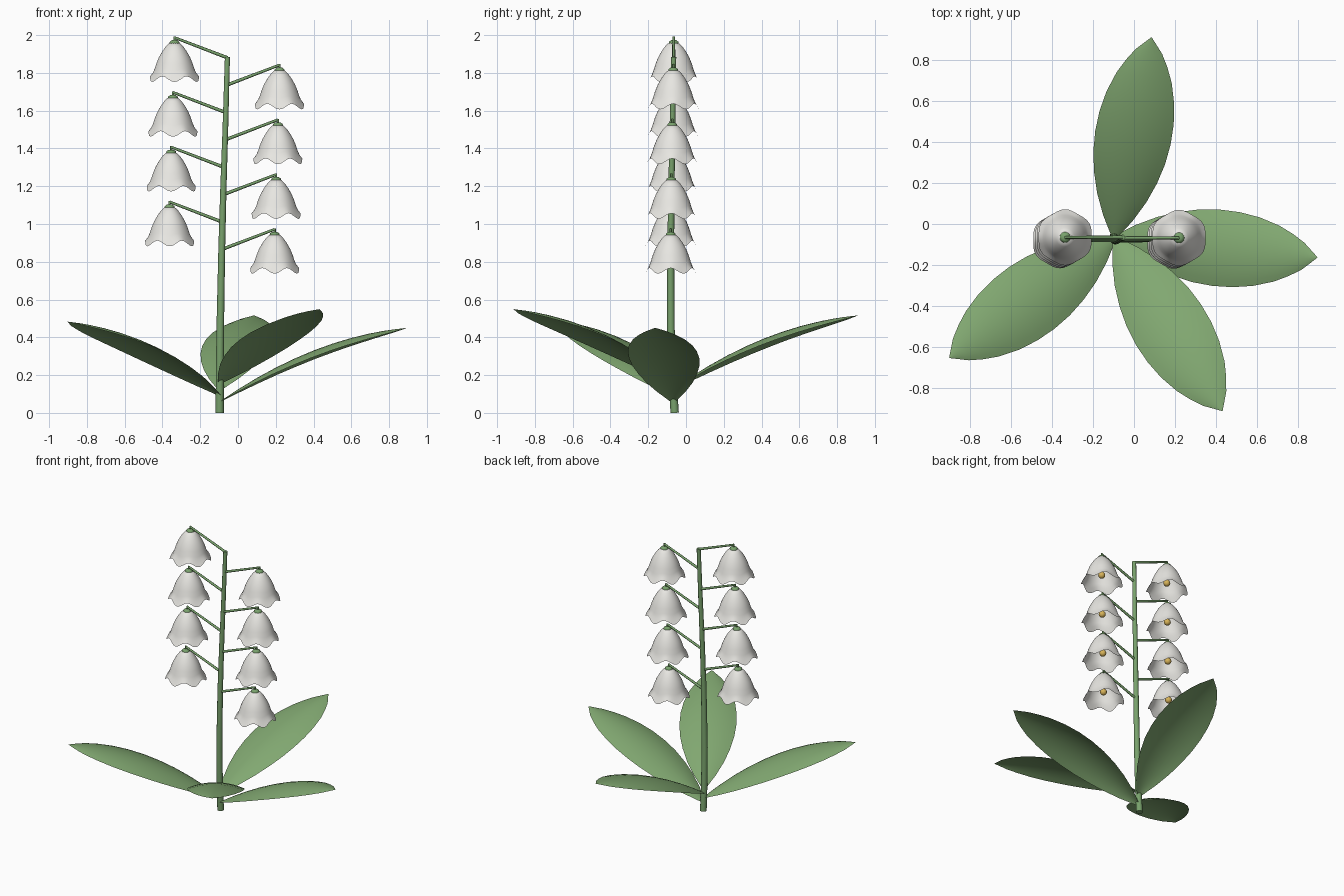
import bpy, bmesh, math
from mathutils import Vector, Matrix

if "Cube" in bpy.data.objects:
    bpy.data.objects.remove(bpy.data.objects["Cube"])


def material(name, rgb):
    m = bpy.data.materials.new(name)
    m.diffuse_color = (*rgb, 1)
    m.use_nodes = True
    m.node_tree.nodes["Principled BSDF"].inputs["Base Color"].default_value = m.diffuse_color
    return m


LEAF = material("leaf_green", (0.22, 0.39, 0.165))
STEM = material("stem_green", (0.19, 0.36, 0.15))
WHITE = material("petal_white", (0.88, 0.87, 0.83))
GOLD = material("stamen_gold", (0.68, 0.45, 0.10))


def finish(bm, name, mat, angle=50):
    bmesh.ops.recalc_face_normals(bm, faces=bm.faces)
    me = bpy.data.meshes.new(name)
    bm.to_mesh(me)
    bm.free()
    me.materials.append(mat)
    ob = bpy.data.objects.new(name, me)
    bpy.context.collection.objects.link(ob)
    bpy.ops.object.select_all(action='DESELECT')
    ob.select_set(True)
    bpy.context.view_layer.objects.active = ob
    bpy.ops.object.shade_smooth_by_angle(angle=math.radians(angle))
    return ob


def skin(bm, rows, closed):
    """Join successive rows of vertices with quads."""
    for a, b in zip(rows, rows[1:]):
        n = len(a)
        for i in range(n if closed else n - 1):
            j = (i + 1) % n
            bm.faces.new((a[i], a[j], b[j], b[i]))


def tube(name, pts, radii, mat, sides=10):
    bm = bmesh.new()
    pts = [Vector(p) for p in pts]
    rows = []
    for k, (p, r) in enumerate(zip(pts, radii)):
        t = (pts[min(k + 1, len(pts) - 1)] - pts[max(k - 1, 0)]).normalized()
        u = t.cross(Vector((0, 1, 0))).normalized()
        v = t.cross(u)
        rows.append([bm.verts.new(p + r * (math.cos(a) * u + math.sin(a) * v))
                     for a in (2 * math.pi * i / sides for i in range(sides))])
    skin(bm, rows, True)
    bm.faces.new(rows[0])
    bm.faces.new(rows[-1])
    return finish(bm, name, mat)


def lerp_table(table, x):
    for (x0, *a), (x1, *b) in zip(table, table[1:]):
        if x <= x1:
            f = (x - x0) / (x1 - x0)
            return [p + (q - p) * f for p, q in zip(a, b)]
    return list(table[-1][1:])


# Main stem: z, x, y, radius
PATH = [(0, -0.097, -0.06, 0.022), (0.2, -0.096, -0.072, 0.021),
        (0.45, -0.094, -0.08, 0.020), (0.87, -0.086, -0.081, 0.018),
        (1.2, -0.077, -0.077, 0.0165), (1.5, -0.067, -0.072, 0.015),
        (1.885, -0.056, -0.065, 0.0135)]
tube("stem", [(x, y, z) for z, x, y, r in PATH], [p[3] for p in PATH], STEM, 12)

# Bell profile: radius, drop below the stalk end
BELL = [(0.012, 0.027), (0.03, 0.031), (0.046, 0.047), (0.064, 0.072),
        (0.082, 0.104), (0.096, 0.138), (0.106, 0.17), (0.116, 0.194),
        (0.133, 0.220)]


def bell(name, c):
    bm = bmesh.new()
    n, rows = 48, []
    for k, (r, d) in enumerate(BELL):
        f = (k / (len(BELL) - 1)) ** 4
        row = []
        for i in range(n):
            a = 2 * math.pi * i / n
            # six lobes with tips towards front and back
            w = math.cos(6 * (a - math.pi / 2))
            rr = r * (1 + 0.03 * w * f)
            row.append(bm.verts.new((c[0] + rr * math.cos(a), c[1] + rr * math.sin(a),
                                     c[2] - d - 0.015 * w * f)))
        rows.append(row)
    skin(bm, rows, True)
    bm.faces.new(rows[0])
    finish(bm, name, WHITE)


# Flowers alternate left and right up the stem
for i in range(8):
    z = 0.865 + 0.145 * i
    side = 1 if i % 2 == 0 else -1
    x, y, _ = lerp_table(PATH, z)
    e = Vector((x + side * 0.28, y, z + 0.107))
    tube(f"flower_stalk_{i+1}", [(x, y, z), e], [0.009, 0.007], STEM, 8)
    tube(f"stalk_drop_{i+1}", [e + Vector((0, 0, 0.005)), e - Vector((0, 0, 0.03))],
         [0.006, 0.006], STEM, 8)
    tube(f"flower_cap_{i+1}", [e - Vector((0, 0, h)) for h in (0.014, 0.022, 0.034)],
         [0.014, 0.025, 0.027], STEM, 14)
    bell(f"bell_{i+1}", e)
    bm = bmesh.new()
    bmesh.ops.create_uvsphere(bm, u_segments=14, v_segments=8, radius=0.023,
                              matrix=Matrix.Translation(e - Vector((0, 0, 0.16))))
    finish(bm, f"stamen_{i+1}", GOLD)

# Leaf half-width along its length
WIDTH = [(0, 0.012), (0.05, 0.043), (0.1, 0.074), (0.2, 0.122), (0.3, 0.156),
         (0.4, 0.178), (0.5, 0.187), (0.6, 0.184), (0.7, 0.168), (0.8, 0.137),
         (0.87, 0.103), (0.93, 0.066), (1, 0.002)]


def leaf(name, deg, z0):
    bm = bmesh.new()
    a = math.radians(deg)
    d = Vector((math.cos(a), math.sin(a), 0))
    s = Vector((-d.y, d.x, 0))
    base = Vector((-0.096, -0.068, z0))
    rows = []
    for t, w in WIDTH:
        mid = base + d * (0.995 * t) + Vector((0, 0, 0.69 * t - 0.30 * t * t))
        row = []
        for k in range(-5, 6):
            u = k / 5
            # arched cross-section, edges droop
            row.append(bm.verts.new(mid + s * (w * u) - Vector((0, 0, 0.22 * w * u * u))))
        rows.append(row)
    skin(bm, rows, False)
    ob = finish(bm, name, LEAF)
    if ob.data.polygons[30].normal.z < 0:
        ob.data.flip_normals()


# Leaves spiral up by the golden angle
for i in range(4):
    leaf(f"leaf_{i+1}", -5.5 - 137.5 * i - (1 if i == 1 else 0), 0.06 + 0.033 * i)
